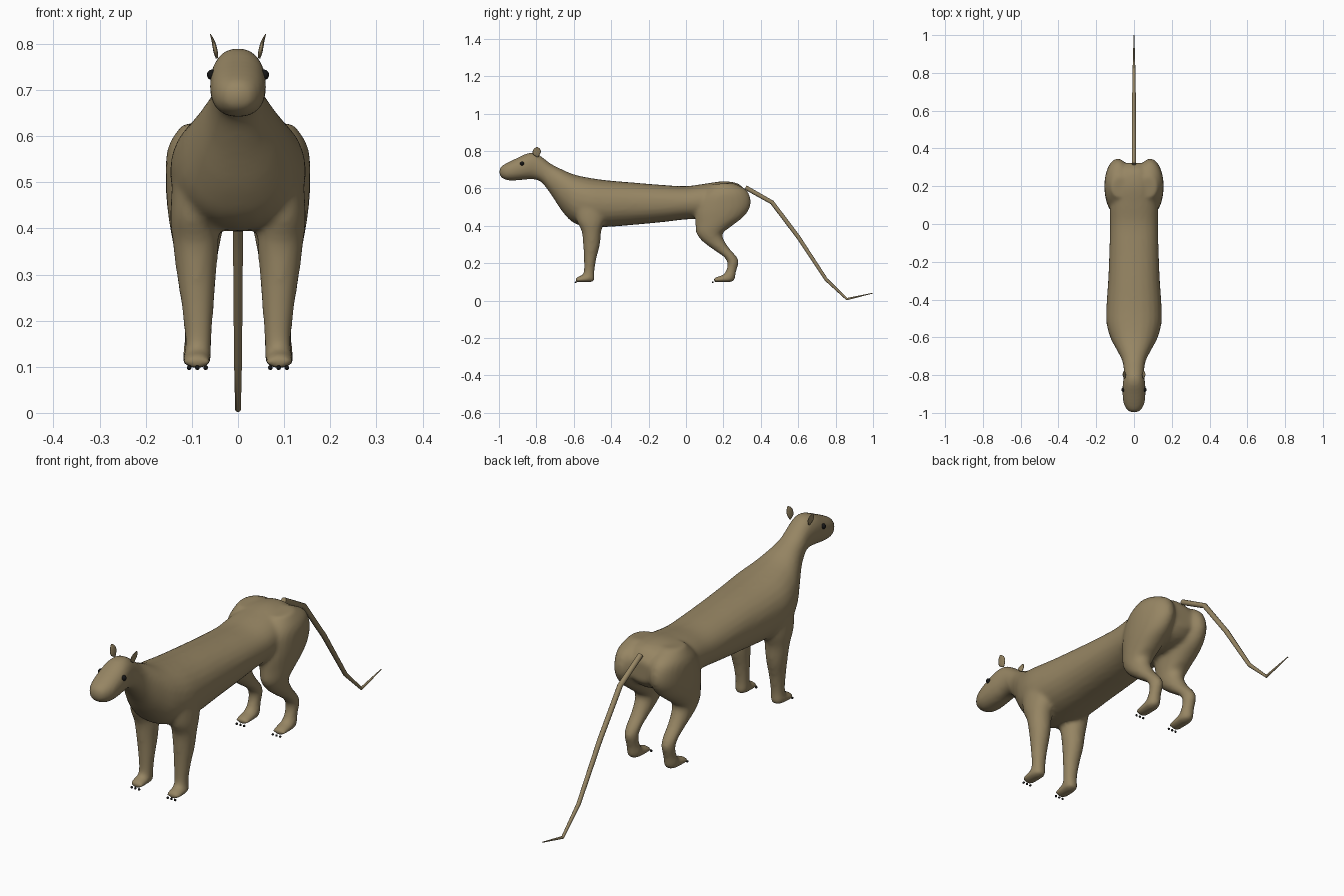
import bpy, bmesh, math
from mathutils import Vector


def material(name, rgb):
    m = bpy.data.materials.new(name)
    m.diffuse_color = (*rgb, 1)
    return m


TAN = material("tan fur", (0.305, 0.235, 0.125))
BLACK = material("black", (0.008, 0.008, 0.008))


def catmull(a, b, c, d, t):
    return [0.5 * (2 * q + (r - p) * t + (2 * p - 5 * q + 4 * r - s) * t * t
                   + (3 * q - p - 3 * r + s) * t ** 3) for p, q, r, s in zip(a, b, c, d)]


def loft(bm, rings, side=1, steps=4, sides=24, power=1.0):
    """Skin of oval rings: x centre, front/top (y, z), back/bottom (y, z), half width."""
    fine = []
    for i in range(len(rings) - 1):
        quad = [rings[max(i - 1, 0)], rings[i], rings[i + 1], rings[min(i + 2, len(rings) - 1)]]
        fine += [catmull(*quad, k / steps) for k in range(steps)]
    fine.append(rings[-1])
    loops = []
    for x, y1, z1, y2, z2, w in fine:
        loop = []
        for k in range(sides):
            a = 2 * math.pi * k / sides
            c, s = (math.copysign(abs(f) ** power, f) for f in (math.cos(a), math.sin(a)))
            loop.append(bm.verts.new((side * (x + w * s), (y1 + y2) / 2 + c * (y1 - y2) / 2,
                                      (z1 + z2) / 2 + c * (z1 - z2) / 2)))
        loops.append(loop)
    faces = [bm.faces.new(loops[0]), bm.faces.new(loops[-1])]
    for p, q in zip(loops, loops[1:]):
        faces += [bm.faces.new((p[k], p[(k + 1) % sides], q[(k + 1) % sides], q[k]))
                  for k in range(sides)]
    bmesh.ops.recalc_face_normals(bm, faces=faces)


def finish(name, bm, mat, smooth=True):
    me = bpy.data.meshes.new(name)
    bm.to_mesh(me)
    bm.free()
    me.materials.append(mat)
    me.polygons.foreach_set("use_smooth", [smooth] * len(me.polygons))
    ob = bpy.data.objects.new(name, me)
    bpy.context.collection.objects.link(ob)
    return ob


# Head, neck and trunk: y, top z, bottom z, half width
trunk = [(-0.998, 0.70, 0.675, 0.012), (-0.985, 0.72, 0.656, 0.036), (-0.95, 0.74, 0.642, 0.055),
         (-0.90, 0.764, 0.643, 0.061), (-0.85, 0.787, 0.648, 0.060), (-0.81, 0.79, 0.648, 0.055),
         (-0.77, 0.768, 0.63, 0.054), (-0.72, 0.73, 0.565, 0.064), (-0.66, 0.70, 0.475, 0.095),
         (-0.60, 0.675, 0.415, 0.126), (-0.52, 0.657, 0.395, 0.146), (-0.42, 0.643, 0.394, 0.145),
         (-0.28, 0.631, 0.405, 0.136), (-0.12, 0.618, 0.42, 0.130), (0.0, 0.612, 0.434, 0.127),
         (0.10, 0.625, 0.435, 0.128), (0.20, 0.638, 0.43, 0.12), (0.28, 0.625, 0.45, 0.10),
         (0.322, 0.58, 0.49, 0.06)]

# Leg rings: x, front y z, back y z, half width
front_leg = [(0.095, -0.60, 0.53, -0.42, 0.53, 0.045), (0.097, -0.585, 0.43, -0.435, 0.43, 0.050),
             (0.092, -0.558, 0.37, -0.453, 0.37, 0.050), (0.090, -0.55, 0.30, -0.46, 0.30, 0.043),
             (0.087, -0.546, 0.22, -0.48, 0.22, 0.034), (0.086, -0.546, 0.16, -0.49, 0.15, 0.029),
             (0.088, -0.553, 0.138, -0.49, 0.105, 0.030), (0.089, -0.57, 0.132, -0.53, 0.098, 0.031),
             (0.089, -0.592, 0.12, -0.588, 0.098, 0.028)]
hind_leg = [(0.075, 0.14, 0.622, 0.25, 0.63, 0.045), (0.083, 0.08, 0.56, 0.325, 0.59, 0.069),
            (0.086, 0.05, 0.48, 0.347, 0.52, 0.071), (0.089, 0.05, 0.41, 0.315, 0.455, 0.063),
            (0.09, 0.055, 0.36, 0.24, 0.395, 0.053), (0.09, 0.09, 0.315, 0.195, 0.355, 0.045),
            (0.09, 0.15, 0.27, 0.22, 0.295, 0.036), (0.09, 0.20, 0.235, 0.268, 0.238, 0.031),
            (0.09, 0.222, 0.20, 0.282, 0.205, 0.028), (0.09, 0.214, 0.16, 0.268, 0.155, 0.027),
            (0.09, 0.198, 0.138, 0.256, 0.105, 0.030), (0.09, 0.18, 0.132, 0.21, 0.098, 0.031),
            (0.09, 0.146, 0.12, 0.15, 0.098, 0.028)]

# Body: all lofts fused into one smooth skin
bm = bmesh.new()
loft(bm, [(0, y, t, y, b, w) for y, t, b, w in trunk], power=0.9)
for s in (1, -1):
    loft(bm, front_leg, s)
    loft(bm, hind_leg, s)
body = finish("body", bm, TAN)
rm = body.modifiers.new("fuse", 'REMESH')
rm.mode, rm.voxel_size, rm.use_smooth_shade = 'VOXEL', 0.009, True
sm = body.modifiers.new("soften", 'SMOOTH')
sm.factor, sm.iterations = 0.5, 8

# Ears: thin curved leaves
ear = [(0.046, -0.797, 0.768, -0.79, 0.768, 0.002), (0.048, -0.816, 0.78, -0.782, 0.78, 0.0045),
       (0.051, -0.82, 0.795, -0.776, 0.795, 0.0045), (0.055, -0.814, 0.81, -0.780, 0.81, 0.003),
       (0.060, -0.800, 0.821, -0.793, 0.821, 0.001)]
for s, side in ((1, "left"), (-1, "right")):
    bm = bmesh.new()
    loft(bm, ear, s, sides=12)
    finish(side + "_ear", bm, TAN)


def balls(name, spots, radius):
    bm = bmesh.new()
    for p in spots:
        new = bmesh.ops.create_uvsphere(bm, u_segments=12, v_segments=8, radius=radius)
        bmesh.ops.translate(bm, verts=new["verts"], vec=Vector(p))
    finish(name, bm, BLACK)


# Eyes and claws
balls("eyes", [(s * 0.056, -0.877, 0.733) for s in (1, -1)], 0.0115)
balls("claws", [(s * x, y, 0.098) for s in (1, -1) for y in (-0.59, 0.143)
                for x in (0.07, 0.088, 0.106)], 0.005)

# Tail: jointed tapering tube
path = [(0.318, 0.605, 0.012), (0.46, 0.525, 0.0115), (0.60, 0.34, 0.011),
        (0.75, 0.112, 0.009), (0.86, 0.008, 0.0065), (1.0, 0.04, 0.002)]
rings = []
for i, (y, z, r) in enumerate(path):
    a, b = path[max(i - 1, 0)], path[min(i + 1, len(path) - 1)]
    d = Vector((b[0] - a[0], b[1] - a[1])).normalized() * r
    rings.append((0, y + d.y, z - d.x, y - d.y, z + d.x, r))
bm = bmesh.new()
loft(bm, rings, steps=1, sides=10)
tail = finish("tail", bm, TAN)
bpy.context.view_layer.objects.active = tail
tail.select_set(True)
bpy.ops.object.shade_smooth_by_angle(angle=math.radians(40))
